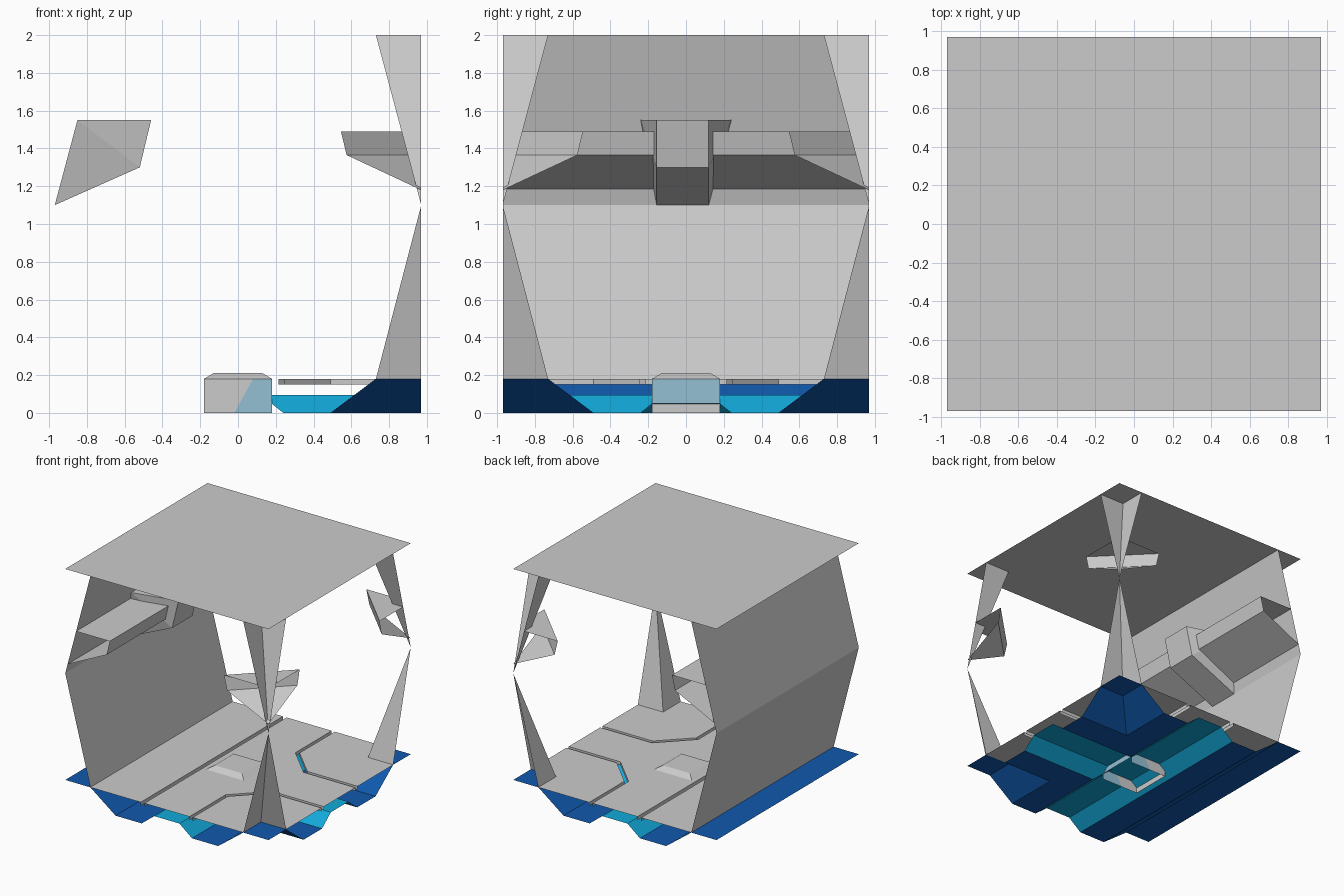
import bpy

cube = bpy.data.objects.get("Cube")
if cube:
    bpy.data.objects.remove(cube)


def material(name, rgb):
    m = bpy.data.materials.new(name)
    m.use_nodes = True
    m.diffuse_color = (*rgb, 1)
    m.node_tree.nodes["Principled BSDF"].inputs["Base Color"].default_value = (*rgb, 1)
    return m


GREY = material("panel grey", (0.6, 0.6, 0.6))
BLUE = material("deep blue", (0.005, 0.10, 0.42))
TEAL = material("teal", (0.006, 0.40, 0.70))
PALE = material("pale blue", (0.30, 0.53, 0.66))

E = 0.97      # outer edge of the tile
T = 0.73      # wall top and foot
FLOOR = 0.18
WAIST = 1.10  # height where the walls bulge furthest
TOP = 2.0
SIDES = (("front", -1), ("back", 1))


def build(name, verts, faces, mats=(GREY,), rule=None):
    me = bpy.data.meshes.new(name)
    me.from_pydata(verts, [], faces)
    for m in mats:
        me.materials.append(m)
    if rule:
        for p in me.polygons:
            p.material_index = rule(p)
    ob = bpy.data.objects.new(name, me)
    bpy.context.collection.objects.link(ob)
    return ob


def sheet(name, profile):
    """Open strip: an x,z profile swept along the whole depth."""
    n = len(profile)
    verts = [(x, y, z) for y in (-E, E) for x, z in profile]
    return build(name, verts, [(i, i + 1, n + i + 1, n + i) for i in range(n - 1)])


def panel(name, outline, rims):
    """Floor plate with a downturned rim on the listed edges."""
    n = len(outline)
    verts = [(x, y, z) for z in (FLOOR, FLOOR - 0.03) for x, y in outline]
    faces = [tuple(range(n))]
    faces += [(i, (i + 1) % n, n + (i + 1) % n, n + i) for i in rims]
    return build(name, verts, faces)


# Ceiling and side wall
build("ceiling", [(-E, -E, TOP), (E, -E, TOP), (E, E, TOP), (-E, E, TOP)], [(0, 1, 2, 3)])
sheet("side_wall", [(-T, TOP), (-E, WAIST), (-T, FLOOR)])

# Wall rail, open at both ends
sheet("wall_rail", [(-0.866, 1.49), (-0.545, 1.49), (-0.575, 1.365), (-0.947, 1.185)])

# Flared console in the middle of the rail
rows = [(-0.46, 1.55, -0.155, 0.12), (-0.52, 1.30, -0.155, 0.12),
        (-E, WAIST, -0.155, 0.12), (-0.85, 1.55, -0.24, 0.24)]
verts = [(x, y, z) for x, z, a, b in rows for y in (a, b)]
build("wall_console", verts,
      [(0, 1, 3, 2), (2, 3, 5, 4), (6, 7, 1, 0),
       (0, 2, 6), (2, 4, 6), (1, 7, 3), (3, 7, 5)])

# Corner columns and their diagonal brackets
for side, s in SIDES:
    for part, z in (("upper", TOP), ("lower", FLOOR)):
        build(f"{side}_{part}_column",
              [(E, s * E, WAIST), (T, s * E, z), (T, s * T, z), (E, s * T, z)],
              [(0, 1, 2), (0, 2, 3)])
    k = 0.866
    pts = [(0.545, E, 1.49), (E, 0.545, 1.49), (E, 0.575, 1.365), (0.575, E, 1.365),
           (E, E, 1.18), (E, k, 1.49), (k, k, 1.49), (k, E, 1.49)]
    build(f"{side}_corner_bracket", [(x, s * y, z) for x, y, z in pts],
          [(0, 1, 2, 3), (3, 2, 4), (0, 1, 5, 6, 7)])

# Floor plates separated by narrow grooves
panel("wall_floor_plate", [(-0.25, -E), (-0.25, E), (-T, E), (-T, -E)], [0])
a, b = 0.215, 0.475
panel("middle_floor_plate",
      [(-a, E), (-a, -E), (a, -E), (a, -b), (b, -a), (E, -a),
       (E, a), (b, a), (a, b), (a, E)], [0, 2, 3, 4, 6, 7, 8])
for side, s in SIDES:
    a, b = 0.245, 0.49
    outline = [(a, E), (a, b), (b, a), (E, a), (E, T), (T, T), (T, E)]
    panel(f"{side}_corner_floor_plate", [(x, s * y) for x, y in outline], [0, 1, 2])

# Under-floor trough: channels and a central ridge that meet in a T
HEIGHT = {0.12: 0.095, 0.24: 0.0, 0.49: 0.0, T: FLOOR, E: FLOOR}
steps = list(HEIGHT)
lines = [-v for v in reversed(steps)] + steps


def inset(x, y):
    return min(x, abs(y)) if x > 0 else abs(x)


n = len(lines)
verts = [(x, y, HEIGHT[inset(x, y)]) for x in lines for y in lines]
faces = []
for i in range(n - 1):
    for j in range(n - 1):
        q = [i * n + j, (i + 1) * n + j, (i + 1) * n + j + 1, i * n + j + 1]
        if lines[i] > 0 and i == j:
            faces += [(q[0], q[1], q[2]), (q[0], q[2], q[3])]
        elif lines[i] > 0 and i + j == n - 2:
            faces += [(q[0], q[1], q[3]), (q[1], q[2], q[3])]
        else:
            faces.append(tuple(q))
build("underfloor_trough", verts, faces, (BLUE, TEAL),
      lambda p: 1 if inset(p.center.x, p.center.y) < 0.24 else 0)

# Central hatch: open box with a bevelled lid, one side glazed
w, t, m = 0.18, 0.13, 0.05
verts = []
for y in (-w, w):
    verts += [(-w, y, 0), (m - 0.07, y, 0), (w, y, 0),
              (-w, y, FLOOR), (m + 0.03, y, FLOOR), (w, y, FLOOR)]
verts += [(w, -w, m), (w, w, m), (-t, -t, 0.21), (t, -t, 0.21), (t, t, 0.21), (-t, t, 0.21)]
build("floor_hatch", verts,
      [(0, 1, 4, 3), (1, 2, 5, 4), (6, 9, 10, 7), (7, 10, 11, 8),
       (0, 3, 9, 6), (12, 13, 11, 5),
       (3, 4, 5, 9 + 4 + 2 - 2 + 2, 14), (5, 11, 16, 15), (11, 10, 9, 17, 16), (9, 3, 14, 17),
       (14, 15, 16, 17)],
      (GREY, PALE),
      lambda p: 1 if p.center.x > 0.06 and p.center.z < FLOOR - 0.01 else 0)
